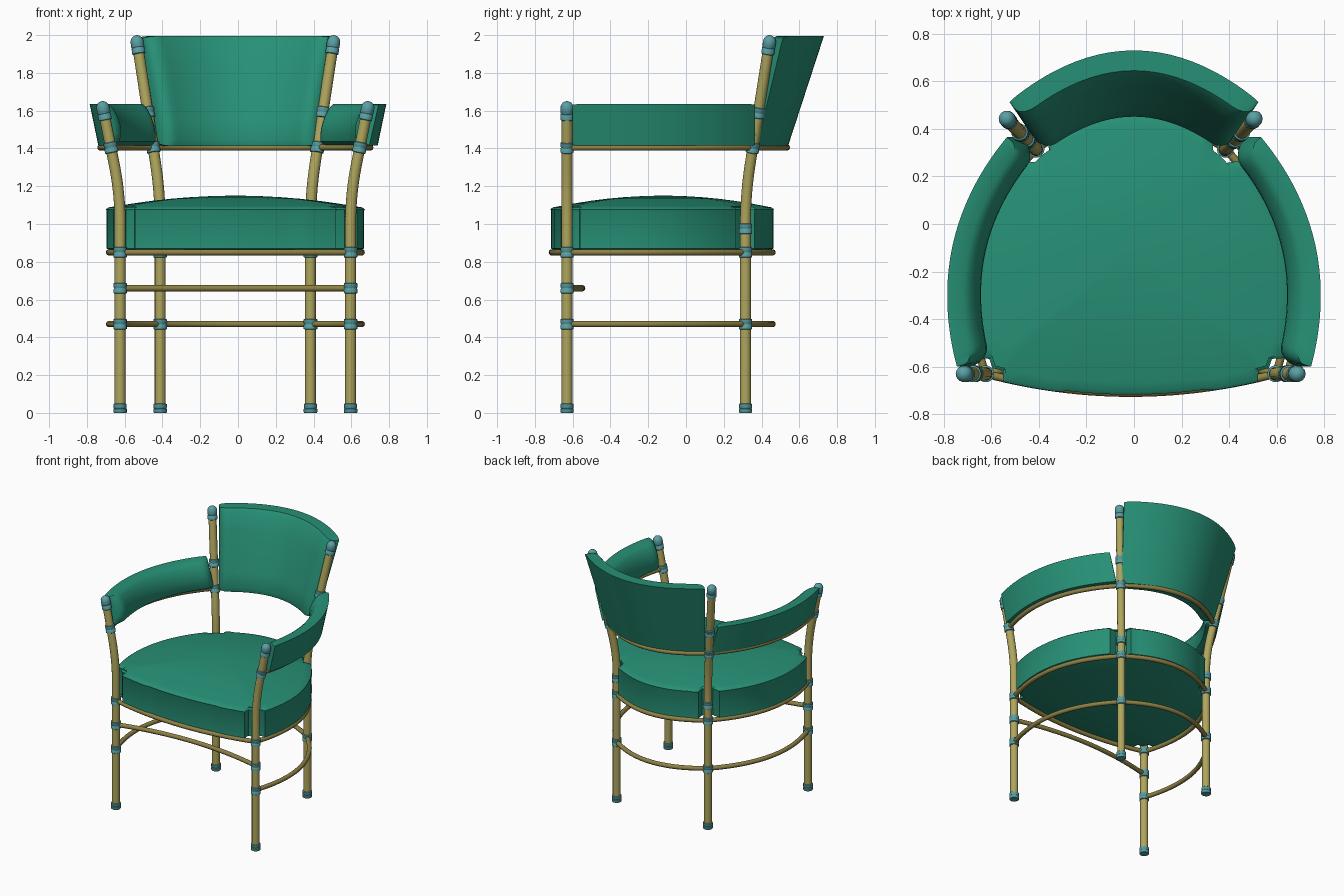
import bpy, bmesh, math
from mathutils import Vector

cube = bpy.data.objects.get("Cube")
if cube:
    bpy.data.objects.remove(cube, do_unlink=True)


def material(name, rgb):
    mat = bpy.data.materials.new(name)
    mat.use_nodes = True
    mat.diffuse_color = (*rgb, 1)
    node = next(n for n in mat.node_tree.nodes if n.type == 'BSDF_PRINCIPLED')
    node.inputs["Base Color"].default_value = (*rgb, 1)
    return mat


GREEN = material("green upholstery", (0.02, 0.28, 0.18))
CANE = material("pale cane", (0.43, 0.38, 0.11))
DARK_CANE = material("dark cane", (0.27, 0.22, 0.06))
TEAL = material("teal binding", (0.10, 0.35, 0.37))
FRAME_X = -0.014
UP = Vector((0, 0, 1))


def loft(name, rings, mat, closed=False):
    """Skin a list of equal-length point rings, capping the ends unless closed."""
    bm = bmesh.new()
    rows = [[bm.verts.new(p) for p in ring] for ring in rings]
    count = len(rows[0])
    for i in range(len(rows) if closed else len(rows) - 1):
        a, b = rows[i], rows[(i + 1) % len(rows)]
        for j in range(count):
            k = (j + 1) % count
            bm.faces.new((a[j], a[k], b[k], b[j]))
    if not closed:
        bm.faces.new(rows[0])
        bm.faces.new(rows[-1])
    bmesh.ops.recalc_face_normals(bm, faces=bm.faces)
    mesh = bpy.data.meshes.new(name)
    bm.to_mesh(mesh)
    bm.free()
    mesh.materials.append(mat)
    obj = bpy.data.objects.new(name, mesh)
    bpy.context.collection.objects.link(obj)
    bpy.ops.object.select_all(action='DESELECT')
    obj.select_set(True)
    bpy.context.view_layer.objects.active = obj
    bpy.ops.object.shade_smooth_by_angle(angle=math.radians(40))
    return obj


def tube(name, path, radii, mat, closed=False, sides=14):
    rings, n = [], len(path)
    for i, p in enumerate(path):
        before = path[i - 1] if closed or i else p
        after = path[(i + 1) % n] if closed or i < n - 1 else p
        along = (after - before).normalized()
        ref = UP if abs(along.z) < 0.7 else Vector((0, 1, 0))
        u = along.cross(ref).normalized()
        v = along.cross(u)
        angles = [math.tau * k / sides for k in range(sides)]
        rings.append([p + radii[i] * (u * math.cos(a) + v * math.sin(a)) for a in angles])
    return loft(name, rings, mat, closed)


def arc(p, q, bulge, t):
    """Point and outward normal on a shallow bow from p to q."""
    d = q - p
    out = Vector((d.y, -d.x, 0)).normalized()
    slope = d + out * (4 * bulge * (1 - 2 * t))
    return p + d * t + out * (4 * bulge * t * (1 - t)), Vector((slope.y, -slope.x, 0)).normalized()


def bow(p, q, bulge, steps=28):
    return [arc(p, q, bulge, i / steps)[0] for i in range(steps)]


# Leg centre lines: straight below, then splayed outwards
def leg_at(kind, side, z):
    f = 0 if z < 1 else (z - 1) ** 2 / 0.64 if z < 1.32 else z - 1.16
    if kind == "front":
        return Vector((FRAME_X + side * (0.61 + 0.2 * f), -0.63, z))
    return Vector((FRAME_X + side * (0.398 + 0.152 * f), 0.315 + 0.158 * f, z))


# Legs, bindings, feet and caps
BAND = [(-.028, .031), (-.025, .036), (-.006, .036), (-.002, .033),
        (.002, .033), (.006, .036), (.025, .036), (.028, .031)]
FOOT = [(0, .033), (.004, .036), (.02, .036), (.024, .032), (.028, .035), (.046, .035), (.05, .03)]
CAP = [(-.075, .031), (-.072, .035), (-.045, .035), (-.041, .032), (-.037, .035), (-.01, .035)]
CAP += [(.035 * math.sin(a) - .01, .035 * math.cos(a)) for a in (.3, .6, .9, 1.2, 1.5)]
TOPS = {"front": 1.625, "back": 1.974}
BANDS = {"front": (.47, .66, .85, 1.405), "back": (.47, .85, .975, 1.405, 1.59)}

for kind in ("front", "back"):
    for side, word in ((1, "left"), (-1, "right")):
        top = TOPS[kind]
        heights = [0.01, 0.5, 0.98] + [1 + .04 * i for i in range(9)] + [top]
        tube(f"{kind}_{word}_leg", [leg_at(kind, side, z) for z in heights],
             [.029] * len(heights), CANE)
        parts = [("foot", 0, FOOT), ("cap", top, CAP)]
        parts += [(f"binding_{i + 1}", z, BAND) for i, z in enumerate(BANDS[kind])]
        for part, z, profile in parts:
            tube(f"{kind}_{word}_{part}", [leg_at(kind, side, z + dz) for dz, r in profile],
                 [r for dz, r in profile], TEAL)


# Rails bowed from leg to leg
def rail_path(z, back_bulge, front=False):
    fl, bl = leg_at("front", 1, z), leg_at("back", 1, z)
    fr, br = leg_at("front", -1, z), leg_at("back", -1, z)
    path = bow(fl, bl, .149) + bow(bl, br, back_bulge) + bow(br, fr, .149)
    return path + (bow(fr, fl, .08) if front else [fr])


def rail(name, path, closed=False):
    tube(name, path, [.017] * len(path), DARK_CANE, closed, sides=10)


rail("lower_stretcher", rail_path(.47, .143))
rail("seat_rail", rail_path(.85, .143, True), closed=True)
rail("arm_and_back_rail", rail_path(1.405, .18))
left_end = leg_at("front", 1, .66)
rail("front_stretcher", bow(leg_at("front", -1, .66), left_end, -.08) + [left_end])

# Seat cushion: domed top, notched around the legs
centre = Vector((FRAME_X, -0.12, 0))
plain, notched = [], []
for p in rail_path(.85, .143, True):
    p = Vector((p.x, p.y, 0))
    out = (p - centre).normalized() * (.013 if abs(p.x) > .3 else .004)
    q = p + out
    plain.append(q)
    for kind in ("front", "back"):
        for side in (1, -1):
            leg = leg_at(kind, side, 0)
            if (p - leg).length < .045:
                q = q + (centre - leg).normalized() * .055
    notched.append(q)
levels = [(.97, .862), (1, .87), (1, 1.07), (1.006, 1.078), (.985, 1.088)]
levels += [(s, 1.085 + .065 * (1 - s * s)) for s in (.92, .8, .65, .5, .35, .2, .08)]
loft("seat_cushion",
     [[centre + (p - centre) * s + UP * z for p in (notched if s > .95 else plain)]
      for s, z in levels], GREEN)


# Arm and back cushions: a section swept between a lower and an upper bow
def cushion(name, low, high, section, steps=32):
    rings = []
    for i in range(steps + 1):
        t = (1 - math.cos(math.pi * i / steps)) / 2
        x = min(1, min(t, 1 - t) / .06)
        swell = .4 + .6 * math.sqrt(1 - (1 - x) ** 2)
        (a, normal), (b, _) = arc(*low, t), arc(*high, t)
        rings.append([a.lerp(b, .5 + (h - .5) * (.94 + .06 * swell)) - normal * d * swell
                      for d, h in section])
    loft(name, rings, GREEN)


V = Vector
cushion("back_cushion",
        (V((.43, .375, 1.412)), V((-.43, .375, 1.412)), .165),
        (V((.525, .515, 1.995)), V((-.525, .515, 1.995)), .215),
        [(0, 0), (0, 1), (.085, 1), (.1, .95), (.108, .75), (.11, .5), (.108, .25),
         (.1, .06), (.08, 0)])
ARM_SECTION = [(0, 0), (0, 1), (.07, 1), (.095, .9), (.112, .7), (.116, .5),
               (.11, .3), (.09, .1), (.05, 0)]
for side, word in ((1, "left"), (-1, "right")):
    def ends(front, back, z, bulge):
        p, q = V((side * front, -.6, z)), V((side * back, .365, z))
        return p, q, bulge * side
    cushion(f"{word}_arm_cushion", ends(.695, .475, 1.415, .135),
            ends(.745, .535, 1.635, .126),
            ARM_SECTION if side > 0 else [(-d, h) for d, h in ARM_SECTION])
